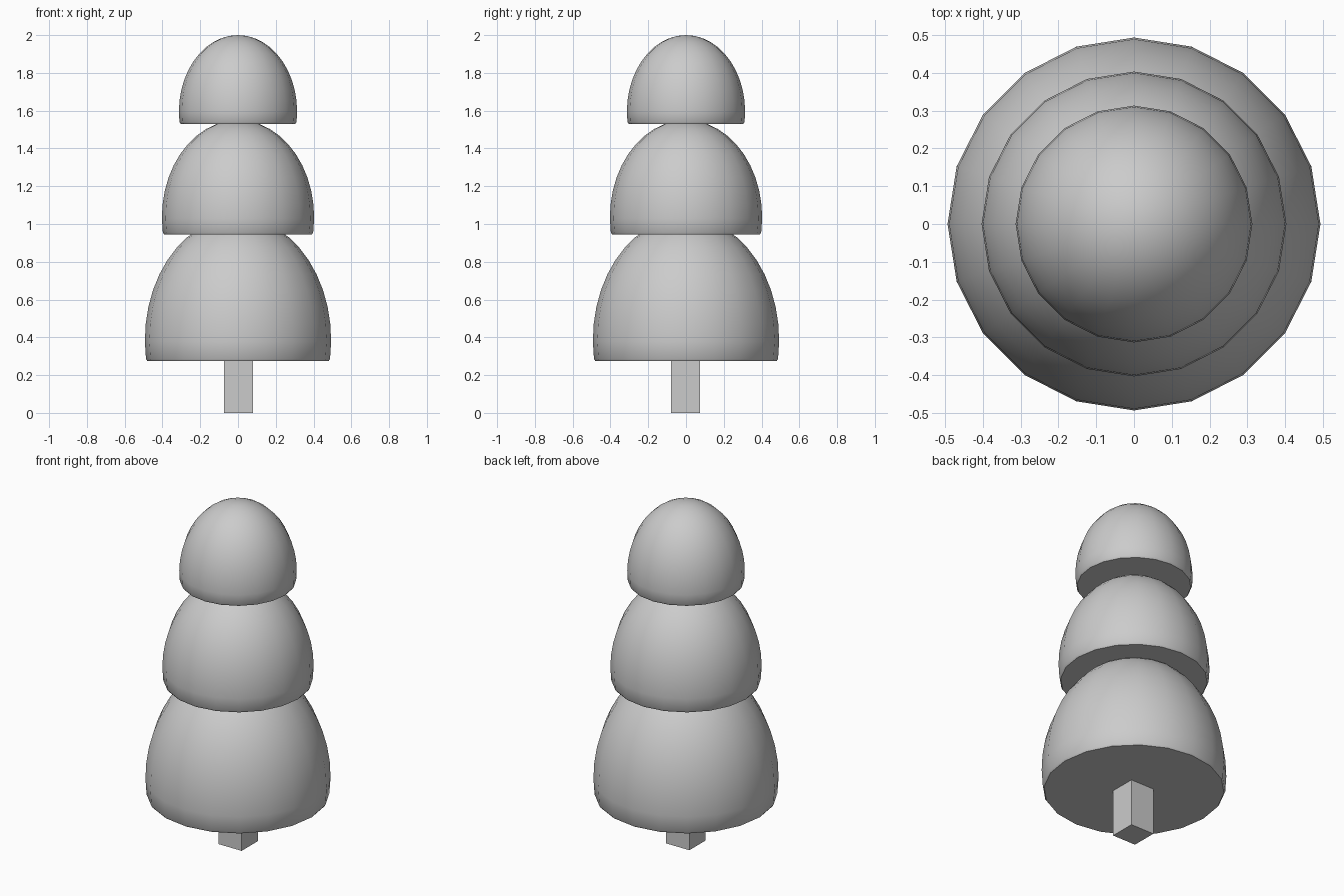
import bpy
import bmesh
import math
from mathutils import Vector

cube = bpy.data.objects.get("Cube")
if cube:
    bpy.data.objects.remove(cube, do_unlink=True)

GREY = (0.6, 0.6, 0.6, 1.0)
grey = bpy.data.materials.new("plain_grey")
grey.use_nodes = True
grey.diffuse_color = GREY
grey.node_tree.nodes["Principled BSDF"].inputs["Base Color"].default_value = GREY

SIDES = 20
RINGS = 12


def add_object(name, bm):
    bmesh.ops.recalc_face_normals(bm, faces=bm.faces)
    mesh = bpy.data.meshes.new(name)
    bm.to_mesh(mesh)
    bm.free()
    mesh.materials.append(grey)
    obj = bpy.data.objects.new(name, mesh)
    bpy.context.collection.objects.link(obj)
    return obj


def add_dome(name, radius, bottom, centre, top):
    """Upper part of an egg, cut flat below its widest ring, with a soft rim."""
    height = top - centre
    rim = 0.01
    start = math.asin((bottom + rim - centre) / height)
    profile = []
    for i in range(RINGS):
        a = start + (math.pi / 2 - start) * i / RINGS
        profile.append((radius * math.cos(a), centre + height * math.sin(a)))
    profile.insert(0, (profile[0][0] - rim * 0.7, bottom))

    bm = bmesh.new()
    rings = []
    for r, z in profile:
        rings.append([bm.verts.new((r * math.cos(math.tau * k / SIDES),
                                    r * math.sin(math.tau * k / SIDES), z))
                      for k in range(SIDES)])
    for low, high in zip(rings, rings[1:]):
        for k in range(SIDES):
            n = (k + 1) % SIDES
            bm.faces.new((low[k], low[n], high[n], high[k]))
    tip = bm.verts.new((0, 0, top))
    for k in range(SIDES):
        bm.faces.new((rings[-1][k], rings[-1][(k + 1) % SIDES], tip))
    bm.faces.new(rings[0][::-1])

    obj = add_object(name, bm)
    bpy.ops.object.select_all(action='DESELECT')
    obj.select_set(True)
    bpy.context.view_layer.objects.active = obj
    bpy.ops.object.shade_smooth_by_angle(angle=math.radians(45))
    return obj


# Three stacked foliage tiers
add_dome("lower_foliage", 0.493, 0.275, 0.385, 1.035)
add_dome("middle_foliage", 0.403, 0.945, 1.035, 1.55)
add_dome("upper_foliage", 0.313, 1.53, 1.595, 2.0)

# Square trunk, running up into the lowest tier
bm = bmesh.new()
bmesh.ops.create_cube(bm, size=1)
bmesh.ops.scale(bm, vec=Vector((0.152, 0.152, 0.3)), verts=bm.verts)
bmesh.ops.translate(bm, vec=Vector((0.003, -0.003, 0.15)), verts=bm.verts)
add_object("trunk", bm)
